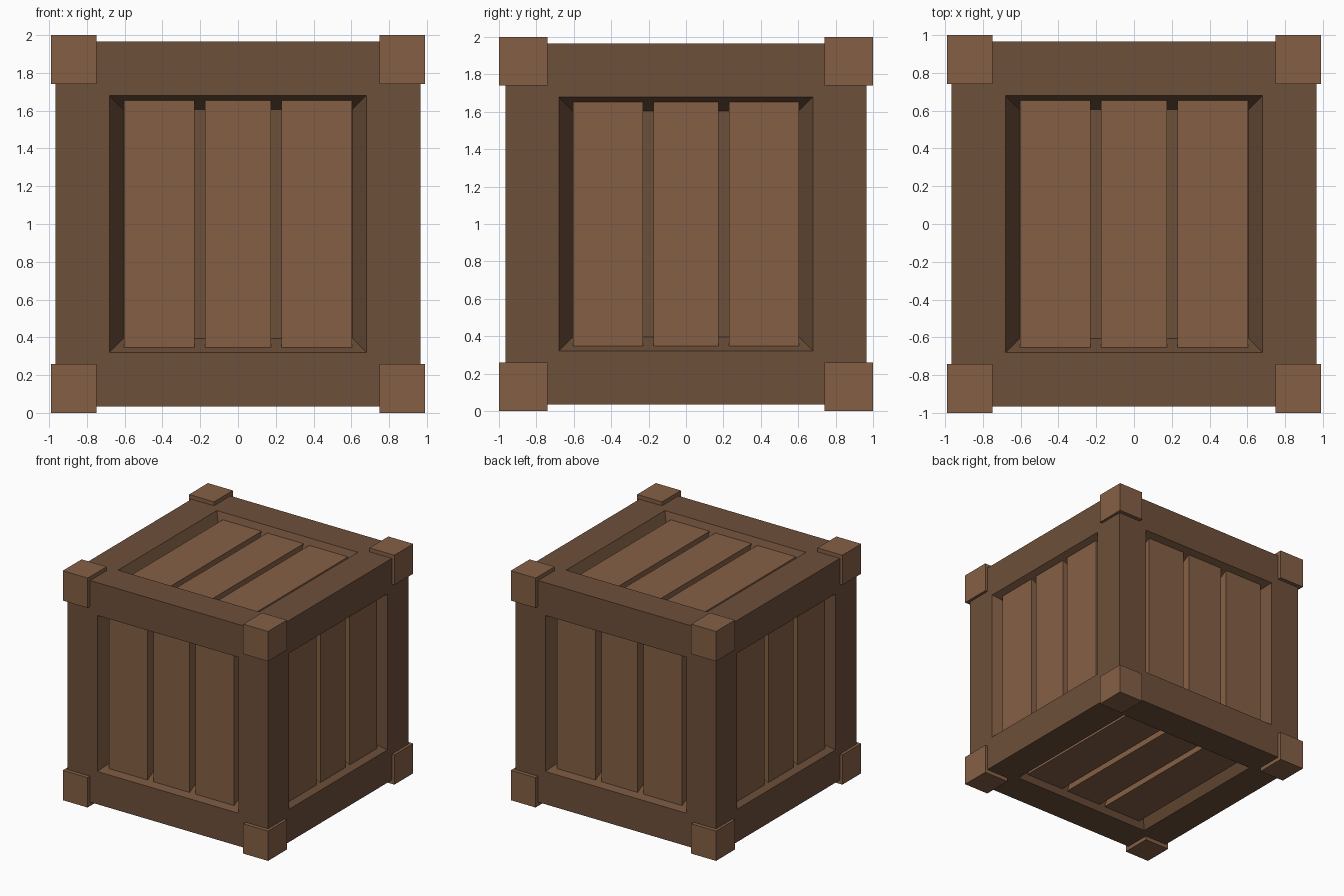
import bpy, bmesh
from math import pi
from mathutils import Matrix, Vector

if "Cube" in bpy.data.objects:
    bpy.data.objects.remove(bpy.data.objects["Cube"])

CENTER = Matrix.Translation((0, 0, 1))
HALF = 0.966      # half size of the frame cube
RIM = 0.286       # width of the flat frame border
SLOPE = 0.075     # width of the sloped recess wall
DEPTH = 0.14      # depth of the recess


def material(name, rgb):
    m = bpy.data.materials.new(name)
    m.diffuse_color = (*rgb, 1)
    m.use_nodes = True
    m.node_tree.nodes["Principled BSDF"].inputs["Base Color"].default_value = m.diffuse_color
    return m


def finish(bm, name, mat):
    me = bpy.data.meshes.new(name)
    bm.to_mesh(me)
    bm.free()
    me.materials.append(mat)
    ob = bpy.data.objects.new(name, me)
    bpy.context.collection.objects.link(ob)
    return ob


def box(name, center, size, mat, rot=Matrix()):
    bm = bmesh.new()
    local = Matrix.Translation(center) @ Matrix.Diagonal((*size, 1))
    bmesh.ops.create_cube(bm, size=1, matrix=CENTER @ rot @ local)
    return finish(bm, name, mat)


dark_wood = material("dark_wood", (0.155, 0.08, 0.042))
light_wood = material("light_wood", (0.235, 0.117, 0.06))

# Frame cube with a sloped recess in every face
bm = bmesh.new()
bmesh.ops.create_cube(bm, size=2 * HALF, matrix=CENTER)
sides = list(bm.faces)
bmesh.ops.inset_individual(bm, faces=sides, thickness=RIM, use_even_offset=True)
bmesh.ops.inset_individual(bm, faces=sides, thickness=SLOPE, use_even_offset=True)
bm.normal_update()
for f in sides:
    push = f.normal * -DEPTH
    for v in f.verts:
        v.co += push
finish(bm, "crate_frame", dark_wood)

# Three planks in each recess, modelled on the front and rotated to each side
turns = {
    "front": Matrix(),
    "right": Matrix.Rotation(pi / 2, 4, 'Z'),
    "back": Matrix.Rotation(pi, 4, 'Z'),
    "left": Matrix.Rotation(-pi / 2, 4, 'Z'),
    "top": Matrix.Rotation(-pi / 2, 4, 'X'),
    "bottom": Matrix.Rotation(pi / 2, 4, 'X'),
}
for side, rot in turns.items():
    for i, (x0, x1) in enumerate(((-0.604, -0.23), (-0.175, 0.175), (0.23, 0.604))):
        box(f"{side}_plank_{i + 1}", ((x0 + x1) / 2, -0.866, 0),
            (x1 - x0, 0.1, 1.306), light_wood, rot)

# Corner blocks
for sx in (-1, 1):
    for sy in (-1, 1):
        for sz in (-1, 1):
            name = "corner_block_{}_{}_{}".format(
                "right" if sx > 0 else "left", "back" if sy > 0 else "front",
                "top" if sz > 0 else "bottom")
            box(name, Vector((sx * 0.87, sy * 0.87, sz * 0.87)),
                (0.24, 0.26, 0.26), light_wood)
